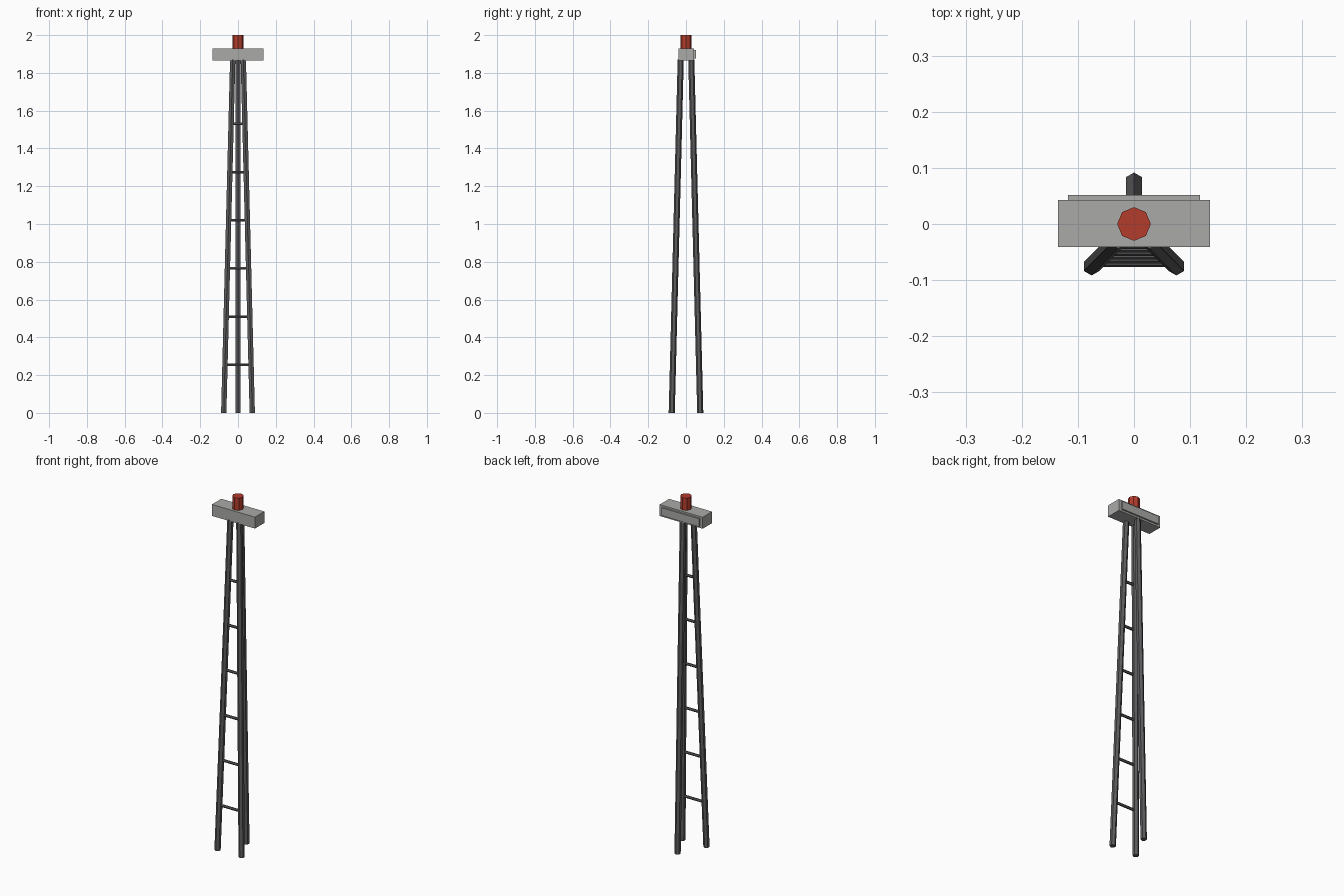
import bpy
from mathutils import Vector

if "Cube" in bpy.data.objects:
    bpy.data.objects.remove(bpy.data.objects["Cube"])


def material(name, rgb):
    m = bpy.data.materials.new(name)
    m.diffuse_color = (*rgb, 1)
    m.use_nodes = True
    m.node_tree.nodes["Principled BSDF"].inputs["Base Color"].default_value = m.diffuse_color
    return m


dark = material("dark_steel", (0.11, 0.11, 0.115))
grey = material("light_grey", (0.40, 0.40, 0.39))
red = material("beacon_red", (0.45, 0.045, 0.025))


def rod(name, a, b, radius, sides, mat, spin=0.0):
    """Flat-faced cylinder between two points."""
    a, b = Vector(a), Vector(b)
    d = b - a
    bpy.ops.mesh.primitive_cylinder_add(vertices=sides, radius=radius, depth=d.length)
    ob = bpy.context.object
    ob.name = name
    ob.location = (a + b) / 2
    ob.rotation_euler = Vector((0, 0, 1)).rotation_difference(d).to_euler()
    ob.data.materials.append(mat)
    return ob


def box(name, lo, hi, mat):
    lo, hi = Vector(lo), Vector(hi)
    bpy.ops.mesh.primitive_cube_add(size=1, location=(lo + hi) / 2)
    ob = bpy.context.object
    ob.name = name
    ob.scale = hi - lo
    ob.data.materials.append(mat)
    return ob


# Three leaning legs
FOOT, TOP, H = 0.0755, 0.028, 1.87
for name, sx, sy in (("front_left_leg", -1, -1), ("front_right_leg", 1, -1), ("back_leg", 0, 1)):
    rod(name, (sx * FOOT, sy * FOOT, 0), (sx * TOP, sy * TOP, H), 0.0162, 6, dark)

# Ladder rungs between the front legs
for i in range(1, 7):
    z = 0.255 * i
    r = FOOT + (TOP - FOOT) * z / H
    rod(f"rung_{i}", (-r, -r, z), (r, -r, z), 0.0075, 6, dark)

# Head box, back panel and beacon
box("head_box", (-0.135, -0.041, 1.865), (0.135, 0.043, 1.93), grey)
box("back_panel", (-0.118, 0.04, 1.875), (0.118, 0.052, 1.92), grey)
rod("beacon", (0, 0, 1.925), (0, 0, 2.0), 0.03, 8, red)
